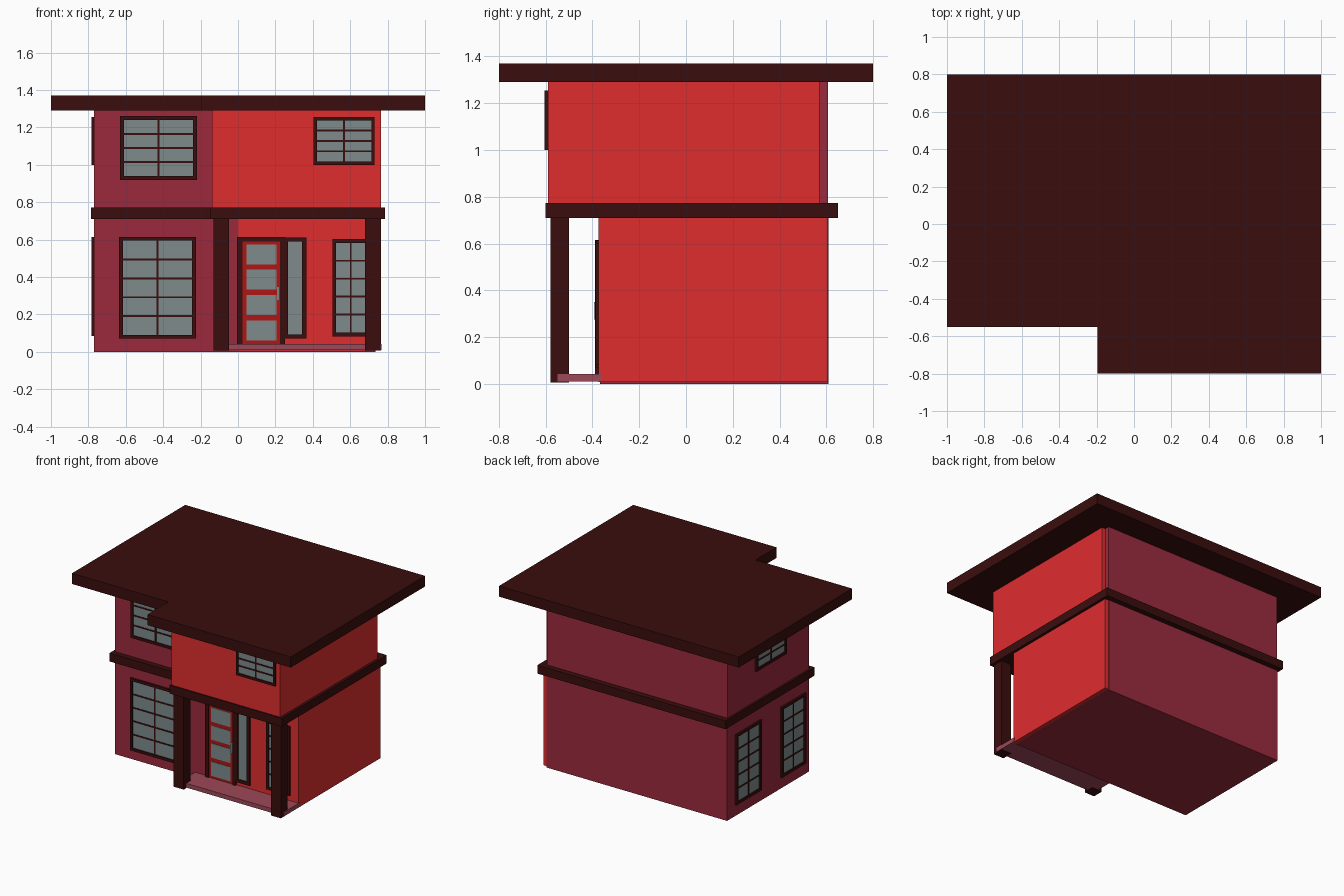
import bpy, bmesh
from mathutils import Matrix

if "Cube" in bpy.data.objects:
    bpy.data.objects.remove(bpy.data.objects["Cube"])


def material(name, r, g, b):
    m = bpy.data.materials.new(name)
    m.diffuse_color = (r, g, b, 1)
    m.use_nodes = True
    m.node_tree.nodes["Principled BSDF"].inputs["Base Color"].default_value = m.diffuse_color
    return m


BROWN = material("dark_wood", 0.042, 0.004, 0.004)
RED = material("bright_red", 0.74, 0.026, 0.028)
WINE = material("wine_red", 0.33, 0.023, 0.047)
GLASS = material("glass", 0.21, 0.26, 0.26)
STEP = material("porch_stone", 0.34, 0.065, 0.1)
DOOR = material("door_red", 0.43, 0.008, 0.008)
METAL = material("metal", 0.55, 0.55, 0.55)


def finish(name, bm, mat):
    bmesh.ops.recalc_face_normals(bm, faces=bm.faces)
    me = bpy.data.meshes.new(name)
    bm.to_mesh(me)
    bm.free()
    ob = bpy.data.objects.new(name, me)
    bpy.context.collection.objects.link(ob)
    me.materials.append(mat)
    return ob


def boxes(name, mat, *bounds):
    """One mesh of boxes, each (x0, x1, y0, y1, z0, z1)."""
    bm = bmesh.new()
    for x0, x1, y0, y1, z0, z1 in bounds:
        m = Matrix.Translation(((x0 + x1) / 2, (y0 + y1) / 2, (z0 + z1) / 2))
        bmesh.ops.create_cube(bm, size=1, matrix=m @ Matrix.Diagonal((x1 - x0, y1 - y0, z1 - z0, 1)))
    return finish(name, bm, mat)


def l_slab(name, mat, x0, x1, y0, y1, nx, ny, z0, z1):
    """Slab whose front left corner is cut back to (nx, ny)."""
    bm = bmesh.new()
    pts = [(nx, y0), (x1, y0), (x1, y1), (x0, y1), (x0, ny), (nx, ny)]
    face = bm.faces.new([bm.verts.new((x, y, z0)) for x, y in pts])
    ext = bmesh.ops.extrude_face_region(bm, geom=[face])
    bmesh.ops.translate(bm, vec=(0, 0, z1 - z0),
                        verts=[v for v in ext["geom"] if isinstance(v, bmesh.types.BMVert)])
    return finish(name, bm, mat)


def window(name, u0, u1, z0, z1, wall, cols, rows, side=False, t=0.02):
    """Framed, barred window on the front (u = x) or left side (u = y) at depth wall."""
    def place(a, b, d, c, e):
        return (wall - d, wall + 0.02, a, b, c, e) if side else (a, b, wall - d, wall + 0.02, c, e)
    d = 0.014
    parts = [place(u0, u0 + t, d, z0, z1), place(u1 - t, u1, d, z0, z1),
             place(u0 + t, u1 - t, d, z0, z0 + t), place(u0 + t, u1 - t, d, z1 - t, z1)]
    for i in range(1, cols):
        u = u0 + t + (u1 - u0 - 2 * t) * i / cols
        parts.append(place(u - 0.005, u + 0.005, 0.01, z0 + t, z1 - t))
    for i in range(1, rows):
        z = z0 + t + (z1 - z0 - 2 * t) * i / rows
        parts.append(place(u0 + t, u1 - t, 0.009, z - 0.005, z + 0.005))
    boxes(name + "_frame", BROWN, *parts)
    boxes(name + "_glass", GLASS, place(u0 + t, u1 - t, 0.005, z0 + t, z1 - t))


# Main walls
boxes("lower_main_walls", WINE, (-0.77, 0.735, -0.368, 0.61, 0.0, 0.72))
boxes("upper_main_walls", WINE, (-0.77, 0.735, -0.368, 0.607, 0.77, 1.295))

# Bright red wing, with the upper storey over the porch
boxes("lower_wing_walls", RED, (0.0, 0.765, -0.373, 0.605, 0.008, 0.72))
boxes("upper_wing_walls", RED, (-0.14, 0.765, -0.59, 0.57, 0.77, 1.295))

# Storey band and flat roof
l_slab("storey_band", BROWN, -0.785, 0.785, -0.6, 0.65, -0.15, -0.41, 0.71, 0.773)
l_slab("roof", BROWN, -1, 1, -0.8, 0.8, -0.195, -0.55, 1.29, 1.37)

# Porch
boxes("porch_floor", STEP, (-0.1, 0.768, -0.55, -0.36, 0.01, 0.042))
for side, x in (("left", -0.13), ("right", 0.68)):
    boxes(side + "_porch_post", BROWN, (x, x + 0.083, -0.58, -0.5, 0.006, 0.715))

# Front windows
window("front_lower_window", -0.635, -0.225, 0.07, 0.615, -0.368, 2, 5)
window("front_upper_window", -0.63, -0.22, 0.92, 1.26, -0.368, 2, 4)
window("wing_lower_window", 0.505, 0.7, 0.083, 0.603, -0.373, 2, 5)
window("wing_upper_window", 0.405, 0.73, 1.0, 1.255, -0.59, 2, 4, t=0.017)
window("door_sidelight", 0.245, 0.365, 0.07, 0.612, -0.373, 1, 1, t=0.023)

# Left side windows
window("side_lower_back_window", 0.215, 0.515, 0.085, 0.615, -0.77, 2, 5, side=True)
window("side_lower_front_window", -0.315, -0.025, 0.085, 0.615, -0.77, 2, 5, side=True)
window("side_upper_window", -0.085, 0.275, 1.0, 1.255, -0.77, 2, 4, side=True)

# Front door: frame, leaf, glass panes, handle
boxes("door_frame", BROWN, (-0.005, 0.025, -0.388, -0.36, 0.042, 0.615),
      (0.225, 0.25, -0.388, -0.36, 0.042, 0.615), (0.025, 0.225, -0.388, -0.36, 0.59, 0.615))
boxes("door_leaf", DOOR, (0.025, 0.225, -0.38, -0.36, 0.042, 0.59))
boxes("door_panes", GLASS, *[(0.045, 0.205, -0.383, -0.37, z, z + 0.107)
                             for z in (0.06, 0.197, 0.332, 0.468)])
boxes("door_handle", METAL, (0.208, 0.219, -0.394, -0.378, 0.275, 0.35))
